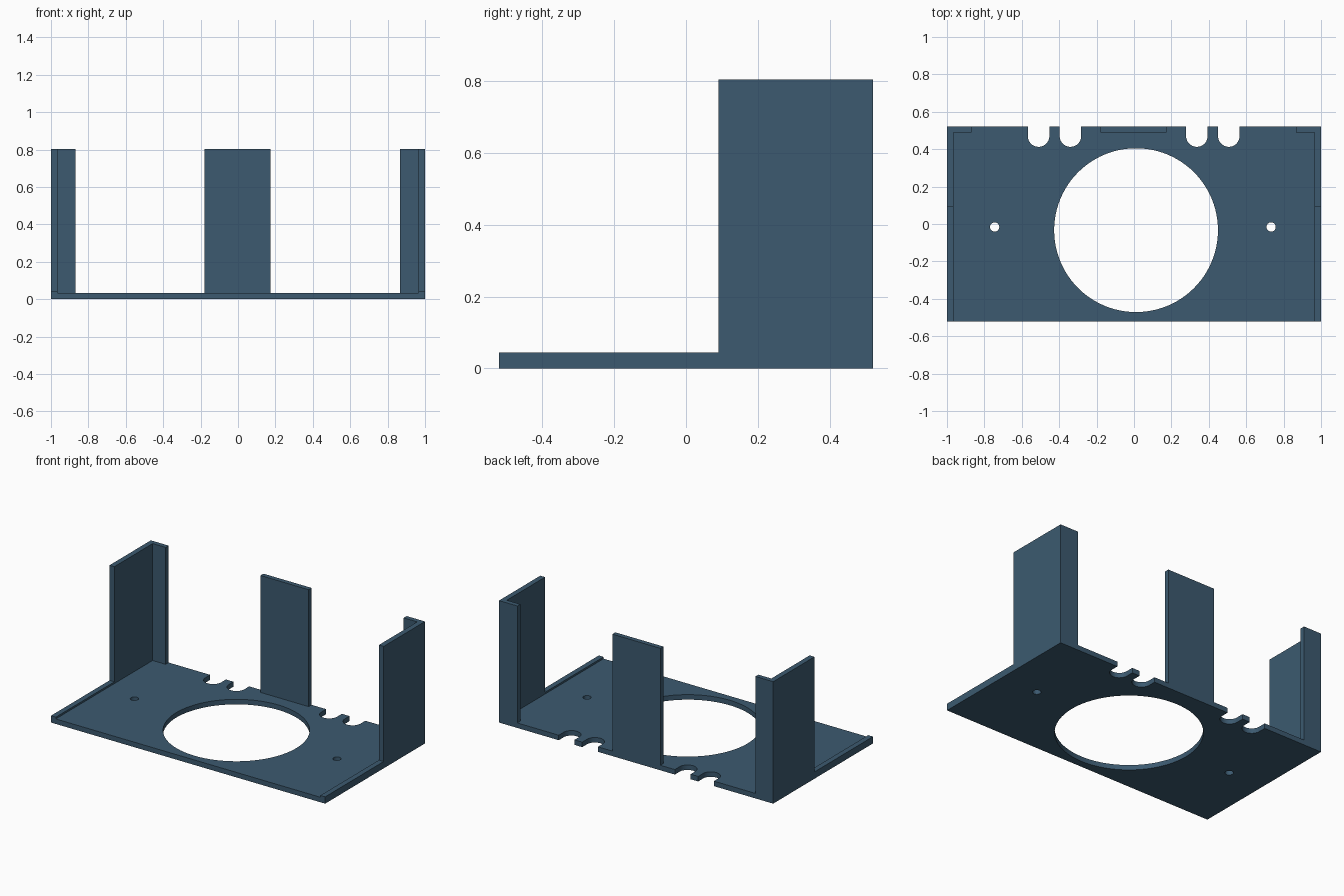
import bpy, bmesh, math
from mathutils import Vector

if "Cube" in bpy.data.objects:
    bpy.data.objects.remove(bpy.data.objects["Cube"])

mat = bpy.data.materials.new("slate_blue")
mat.diffuse_color = (0.045, 0.102, 0.162, 1)
mat.use_nodes = True
mat.node_tree.nodes["Principled BSDF"].inputs["Base Color"].default_value = mat.diffuse_color

W, D = 1.0, 0.52            # half width and half depth
BASE, LIP, TOP = 0.033, 0.045, 0.804
T, BACK = 0.035, 0.489      # side wall thickness, inner face of the back panels


def prism(name, loops, to_world, depth):
    """Fill flat loops (the first is the outline, the rest holes) and extrude them."""
    bm = bmesh.new()
    for loop in loops:
        vs = [bm.verts.new(to_world(a, b)) for a, b in loop]
        for i, v in enumerate(vs):
            bm.edges.new((v, vs[(i + 1) % len(vs)]))
    bmesh.ops.triangle_fill(bm, use_beauty=True, edges=bm.edges[:])
    ext = bmesh.ops.extrude_face_region(bm, geom=bm.faces[:], use_keep_orig=True)
    bmesh.ops.translate(bm, vec=Vector(depth),
                        verts=[g for g in ext["geom"] if isinstance(g, bmesh.types.BMVert)])
    bmesh.ops.recalc_face_normals(bm, faces=bm.faces[:])
    me = bpy.data.meshes.new(name)
    bm.to_mesh(me)
    bm.free()
    me.materials.append(mat)
    ob = bpy.data.objects.new(name, me)
    bpy.context.collection.objects.link(ob)
    bpy.context.view_layer.objects.active = ob
    ob.select_set(True)
    bpy.ops.object.shade_smooth_by_angle(angle=math.radians(30))
    ob.select_set(False)
    return ob


def arc(cx, cy, r, n, start=0.0, sweep=math.tau, closed=True):
    steps = n if closed else n + 1
    return [(cx + r * math.cos(start + sweep * i / n),
             cy + r * math.sin(start + sweep * i / n)) for i in range(steps)]


def flat(z):
    return lambda x, y: (x, y, z)


# Base plate with rounded cable notches, a large opening and two screw holes
outline = [(-W + T, -D), (W - T, -D), (W - T, D)]
R = 0.0575
for cx in (0.507, 0.336, -0.34, -0.51):
    outline.append((cx + R, D))
    outline += arc(cx, 0.47, R, 20, 0, -math.pi, closed=False)
    outline.append((cx - R, D))
outline.append((-W + T, D))
holes = [arc(0.011, -0.033, 0.438, 96),
         arc(-0.745, -0.016, 0.025, 24),
         arc(0.733, -0.016, 0.025, 24)]
prism("base_plate", [outline] + holes, flat(0), (0, 0, BASE))

# Side walls: low lip at the front, tall panel at the back
side = [(-D, 0), (D, 0), (D, TOP), (0.09, TOP), (0.09, LIP), (-D, LIP)]
for name, x in (("left_wall", -W), ("right_wall", W - T)):
    prism(name, [side], lambda y, z, x=x: (x, y, z), (T, 0, 0))

# Back panels: two corner returns and the centre post
for name, x0, x1 in (("left_corner_return", -W + T, -0.87),
                     ("right_corner_return", 0.866, W - T),
                     ("centre_post", -0.178, 0.173)):
    rect = [(x0, BACK), (x1, BACK), (x1, D), (x0, D)]
    prism(name, [rect], flat(BASE), (0, 0, TOP - BASE))
